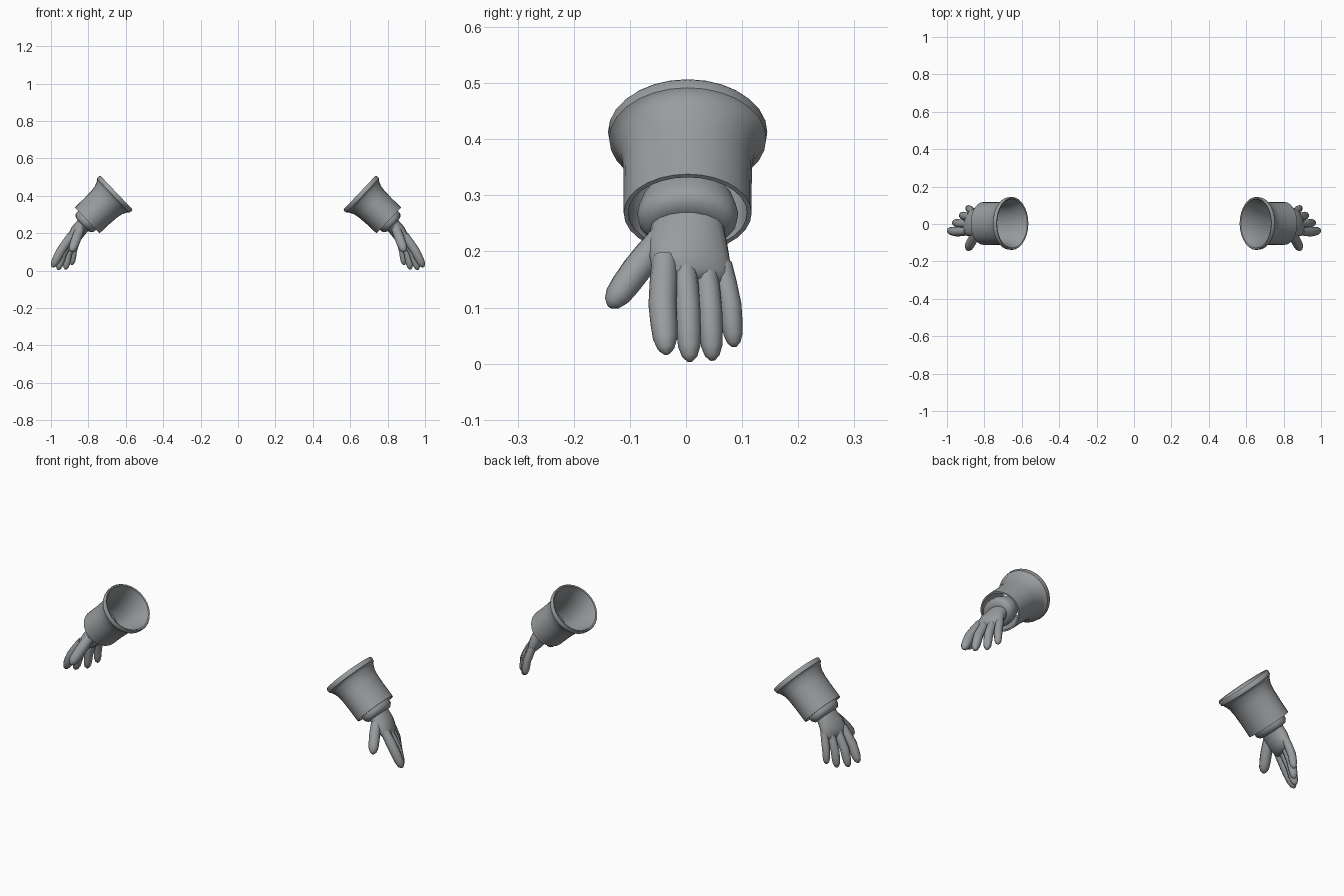
import bpy, bmesh, math
from mathutils import Vector

if "Cube" in bpy.data.objects:
    bpy.data.objects.remove(bpy.data.objects["Cube"])

grey = bpy.data.materials.new("glove_grey")
grey.use_nodes = True
GREY = (0.32, 0.335, 0.345, 1)
grey.diffuse_color = GREY
grey.node_tree.nodes["Principled BSDF"].inputs["Base Color"].default_value = GREY


def loft(name, stations, sides, axis=None, ring_shaped=False, angle=40):
    """Skin elliptical rings (centre, y radius, depth radius, tilt), mirrored to both arms."""
    bm = bmesh.new()
    centres = [Vector(s[0]) for s in stations]
    rings = []
    for i, (c, ry, rn, tilt) in enumerate(stations):
        t = axis or (centres[min(i + 1, len(centres) - 1)] - centres[max(i - 1, 0)]).normalized()
        v = Vector((-tilt, 1, 0))
        v = (v - t * v.dot(t)).normalized()
        n = v.cross(t)
        rings.append([bm.verts.new(centres[i] + v * ry * math.cos(a) + n * rn * math.sin(a))
                      for a in (math.tau * k / sides for k in range(sides))])
    pairs = list(zip(rings, rings[1:]))
    if ring_shaped:
        pairs.append((rings[-1], rings[0]))
    else:
        bm.faces.new(rings[0])
        bm.faces.new(rings[-1])
    for a, b in pairs:
        for k in range(sides):
            j = (k + 1) % sides
            bm.faces.new((a[k], a[j], b[j], b[k]))
    bmesh.ops.recalc_face_normals(bm, faces=bm.faces)
    mesh = bpy.data.meshes.new(name)
    bm.to_mesh(mesh)
    bm.free()
    mesh.materials.append(grey)
    ob = bpy.data.objects.new(name, mesh)
    bpy.context.collection.objects.link(ob)
    bpy.ops.object.select_all(action='DESELECT')
    ob.select_set(True)
    bpy.context.view_layer.objects.active = ob
    bpy.ops.object.shade_smooth_by_angle(angle=math.radians(angle))
    mirror = ob.modifiers.new("other_arm", 'MIRROR')
    mirror.use_mirror_merge = False
    return ob


# Forearm axis, running from the wide opening down to the wrist
OPENING = Vector((0.65, 0.003, 0.417))
AXIS = Vector((0.725, 0, -0.688)).normalized()


def along(profile):
    return [(OPENING + AXIS * s, ry, rn, 0) for s, ry, rn in profile]


# Flared sleeve cuff: outer wall with rolled rim, then inner wall
loft("sleeve_cuff", along([
    (0.216, 0.114, 0.096), (0.15, 0.114, 0.096), (0.09, 0.115, 0.099),
    (0.06, 0.119, 0.104), (0.04, 0.127, 0.113), (0.028, 0.133, 0.119),
    (0.024, 0.140, 0.126), (0.006, 0.142, 0.128), (0, 0.138, 0.124),
    (0.002, 0.131, 0.117), (0.03, 0.121, 0.107), (0.08, 0.107, 0.092),
    (0.15, 0.106, 0.088), (0.216, 0.106, 0.088)]), 28, AXIS, True)

# Puffy glove collar tucked inside the cuff
loft("glove_collar", along([
    (0.17, 0.060, 0.045), (0.18, 0.080, 0.062), (0.215, 0.090, 0.070),
    (0.235, 0.088, 0.068), (0.248, 0.078, 0.056), (0.252, 0.062, 0.038)]), 20, AXIS)

# Palm, widening and twisting toward the knuckles
loft("palm", [
    ((0.810, 0.003, 0.262), 0.066, 0.042, 0),
    ((0.832, 0.003, 0.238), 0.066, 0.040, 0.05),
    ((0.855, 0.003, 0.210), 0.072, 0.040, 0.15),
    ((0.874, 0.008, 0.180), 0.074, 0.035, 0.3),
    ((0.886, 0.012, 0.158), 0.070, 0.026, 0.35),
    ((0.892, 0.013, 0.147), 0.058, 0.014, 0.35)], 18, angle=60)


# Digits: root, middle joint, tip and thickness
def digit(name, root, mid, tip, r):
    root, mid, tip = Vector(root), Vector(mid), Vector(tip)
    path = [(root, 0.95), (root.lerp(mid, 0.5), 1.03), (mid, 1.04),
            (mid.lerp(tip, 0.4), 1), (mid.lerp(tip, 0.7), 0.9),
            (mid.lerp(tip, 0.9), 0.62), (tip, 0.22)]
    loft(name, [(c, r * f, r * f, 0) for c, f in path], 10, angle=60)


digit("thumb", (0.845, -0.045, 0.222), (0.865, -0.088, 0.168), (0.890, -0.136, 0.102), 0.026)
digit("index_finger", (0.892, -0.038, 0.187), (0.948, -0.042, 0.105), (0.992, -0.035, 0.018), 0.024)
digit("middle_finger", (0.885, -0.003, 0.182), (0.936, 0.003, 0.092), (0.962, 0.007, 0.004), 0.022)
digit("ring_finger", (0.873, 0.035, 0.177), (0.908, 0.043, 0.090), (0.922, 0.047, 0.006), 0.021)
digit("little_finger", (0.858, 0.064, 0.178), (0.880, 0.079, 0.105), (0.888, 0.086, 0.030), 0.019)
